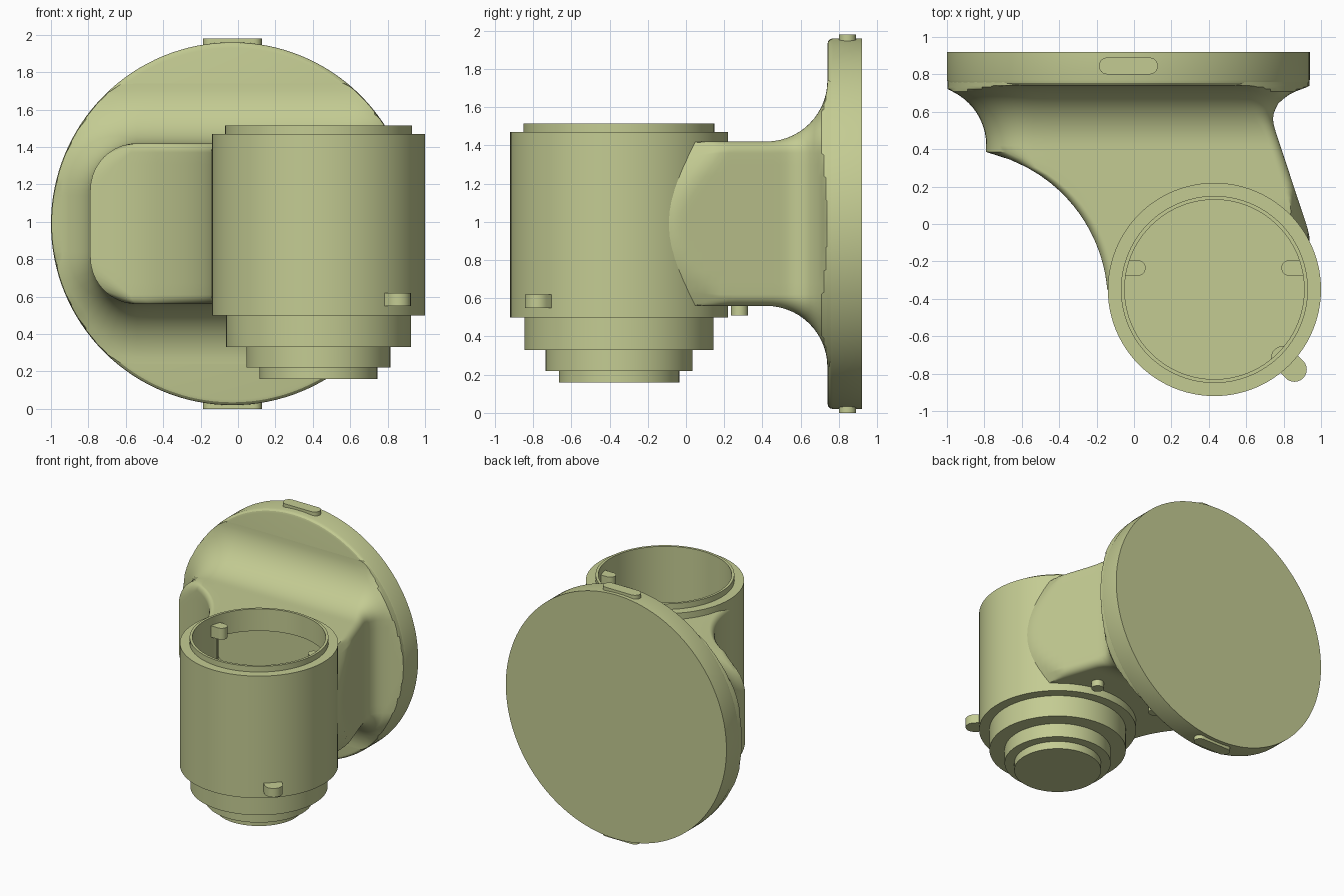
import bpy, bmesh, math
from mathutils import Vector

if "Cube" in bpy.data.objects:
    bpy.data.objects.remove(bpy.data.objects["Cube"])

khaki = bpy.data.materials.new("khaki")
khaki.use_nodes = True
COLOR = (0.55, 0.60, 0.29, 1)
khaki.diffuse_color = COLOR
khaki.node_tree.nodes["Principled BSDF"].inputs["Base Color"].default_value = COLOR

BX, BY = 0.43, -0.35            # barrel axis
DX, DZ, DR = -0.03, 0.99, 0.97  # flange centre and radius


def loft(name, rings):
    """Skin a list of equal-length closed rings and cap both ends."""
    bm = bmesh.new()
    vs = [[bm.verts.new(p) for p in ring] for ring in rings]
    n = len(rings[0])
    for a, b in zip(vs, vs[1:]):
        for i in range(n):
            j = (i + 1) % n
            bm.faces.new((a[i], a[j], b[j], b[i]))
    bm.faces.new(vs[0][::-1])
    bm.faces.new(vs[-1])
    bmesh.ops.recalc_face_normals(bm, faces=bm.faces)
    me = bpy.data.meshes.new(name)
    bm.to_mesh(me)
    bm.free()
    me.materials.append(khaki)
    ob = bpy.data.objects.new(name, me)
    bpy.context.collection.objects.link(ob)
    return ob


def circle(r, n=96):
    return [(r * math.cos(2 * math.pi * i / n), r * math.sin(2 * math.pi * i / n))
            for i in range(n)]


def turned_z(name, profile, x=BX, y=BY, n=96):
    """Turned solid around a vertical axis; profile is (radius, z)."""
    return loft(name, [[(x + a, y + b, z) for a, b in circle(r, n)] for r, z in profile])


def capsule(name, p, q, r, z0, z1):
    """Upright slab with rounded ends running from p to q."""
    p, q = Vector(p), Vector(q)
    ang = math.atan2(q.y - p.y, q.x - p.x)
    out = []
    for c, start in ((q, ang - math.pi / 2), (p, ang + math.pi / 2)):
        for i in range(13):
            t = start + math.pi * i / 12
            out.append((c.x + r * math.cos(t), c.y + r * math.sin(t)))
    return loft(name, [[(x, y, z) for x, y in out] for z in (z0, z1)])


def cut(ob, cutters):
    for c in cutters:
        m = ob.modifiers.new("cut", "BOOLEAN")
        m.operation, m.solver, m.object = "DIFFERENCE", "EXACT", c
        bpy.context.view_layer.objects.active = ob
        bpy.ops.object.modifier_apply(modifier=m.name)


# --- Arm: rounded-rectangle sections along y, flaring into the flange
FILLET, Y_FLARE, LEFT = 0.32, 0.42, -0.79
FLARE_RIGHT = [(0.50, 0.755), (0.55, 0.742), (0.60, 0.748), (0.65, 0.775),
               (0.70, 0.84), (0.73, 0.92), (0.75, 0.97)]


def right_edge(y):
    if y <= 0.50:
        return min(0.97 - (y + 0.15) * 0.33, 0.965)
    for (y0, x0), (y1, x1) in zip(FLARE_RIGHT, FLARE_RIGHT[1:]):
        if y <= y1:
            return x0 + (x1 - x0) * (y - y0) / (y1 - y0)
    return FLARE_RIGHT[-1][1]


def left_edge(y):
    return max(LEFT, -0.96 + math.sqrt(max(0, 0.82 ** 2 - (y + 0.42) ** 2)))


def section(y, inset=0.0):
    d = 0.0
    if y > Y_FLARE and not inset:
        t = min(y - Y_FLARE, FILLET)
        d = FILLET - math.sqrt(FILLET ** 2 - t ** 2)
    edge = LEFT if y > 0.385 else left_edge(y)
    rl = max(0.05, 0.25 - (edge - LEFT)) + d
    rr = 0.06 + d
    x0, x1, h = edge - d + inset, right_edge(y) - inset, 0.43 + d - inset
    corners = [(x1 - rr, h - rr, rr, 0), (x0 + rl, h - rl, rl, 90),
               (x0 + rl, rl - h, rl, 180), (x1 - rr, rr - h, rr, 270)]
    arcs = [[(cx + r * math.cos(math.radians(a + 9 * i)),
              cz + r * math.sin(math.radians(a + 9 * i))) for i in range(11)]
            for cx, cz, r, a in corners]
    pts = []
    for k, arc in enumerate(arcs):
        pts += arc
        (ax, az), (bx, bz) = arc[-1], arcs[(k + 1) % 4][0]
        pts += [(ax + (bx - ax) * i / 12, az + (bz - az) * i / 12) for i in range(1, 12)]
    ring = []
    for x, z in pts:  # keep the flare inside the flange outline
        rad = math.hypot(x - DX, z)
        s = min(1, (DR - 0.003) / rad) if rad > 0 else 1
        ring.append((DX + (x - DX) * s, y, DZ + z * s))
    return ring


front_ys = [-0.35 + 0.735 * i / 18 for i in range(19)]
flare_ys = [Y_FLARE + FILLET * math.sin(math.pi / 2 * i / 14) for i in range(15)]
arm = loft("arm", [section(y) for y in front_ys + flare_ys + [0.76]])

# --- Barrel with stepped lower end and raised top rim
barrel = turned_z("barrel", [(0.315, 0.16), (0.315, 0.22), (0.385, 0.22), (0.385, 0.33),
                             (0.495, 0.33), (0.495, 0.50), (0.57, 0.50), (0.57, 1.47),
                             (0.50, 1.47), (0.50, 1.515)])

# --- Hollow bore and the passage from the bore into the arm
bore = turned_z("bore_cutter", [(0.48, 0.60), (0.48, 1.70)])
core = turned_z("core_cutter", [(0.53, 0.20), (0.53, 1.80)])
passage_ys = [-0.22 + 0.86 * i / 16 for i in range(17)]
passage = loft("passage_cutter", [section(y, 0.08) for y in passage_ys])
cut(barrel, [bore, passage])
cut(arm, [core, passage])
for c in (bore, core, passage):
    bpy.data.objects.remove(c)

# --- Round flange with a softened front edge
flange_profile = [(0.94, 0.74), (0.955, 0.744), (0.966, 0.755), (DR, 0.77), (DR, 0.92)]
loft("flange", [[(DX + a, y, DZ + b) for a, b in circle(r, 128)] for r, y in flange_profile])

# --- Alignment keys on the top and bottom of the flange
for name, z0, z1 in (("top_key", 1.90, 1.98), ("bottom_key", 0.0, 0.08)):
    capsule(name, (DX - 0.113, 0.845), (DX + 0.113, 0.845), 0.045, z0, z1)

# --- Bayonet lugs inside the rim
capsule("right_inner_lug", (-0.06, -0.235), (0.02, -0.235), 0.042, 1.36, 1.45)
capsule("left_inner_lug", (0.92, -0.235), (0.83, -0.235), 0.042, 1.36, 1.45)

# --- Outer locating lug low on the barrel
k = math.sqrt(0.5)
capsule("outer_lug", (BX + 0.52 * k, BY - 0.52 * k), (BX + 0.605 * k, BY - 0.605 * k),
        0.066, 0.55, 0.62)

# --- Pins under the arm
for name, x in (("left_pin", 0.58), ("right_pin", 0.04)):
    turned_z(name, [(0.045, 0.51), (0.045, 0.60)], x, 0.28, 32)

# --- Smooth shading with crisp edges
bpy.ops.object.select_all(action="DESELECT")
for ob in bpy.context.collection.objects:
    if ob.type == "MESH":
        ob.select_set(True)
        bpy.context.view_layer.objects.active = ob
bpy.ops.object.shade_smooth_by_angle(angle=math.radians(30))
